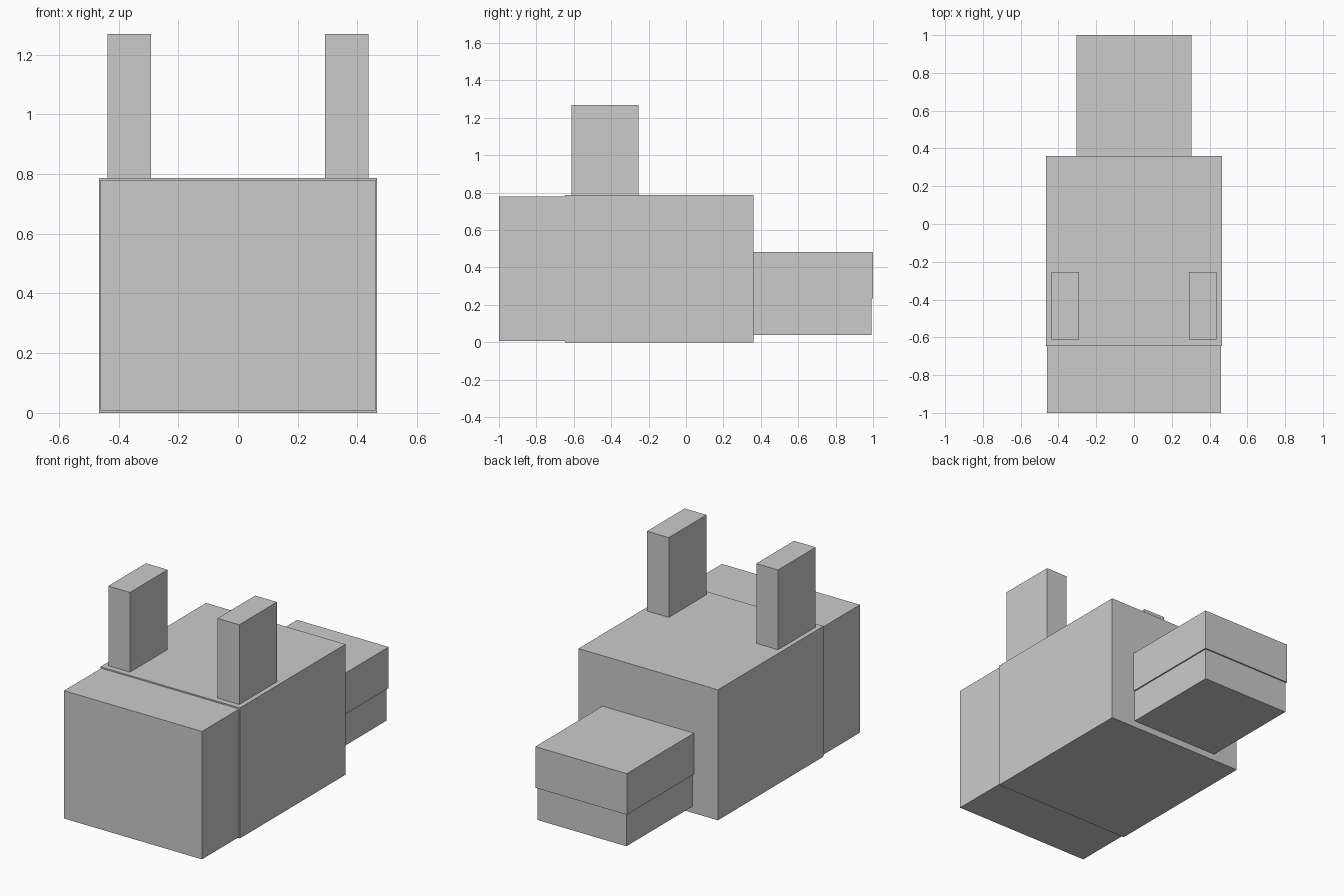
import bpy, bmesh
from mathutils import Matrix, Vector

if "Cube" in bpy.data.objects:
    bpy.data.objects.remove(bpy.data.objects["Cube"])


def box(name, lo, hi):
    """Axis-aligned block between two opposite corners."""
    lo, hi = Vector(lo), Vector(hi)
    bm = bmesh.new()
    bmesh.ops.create_cube(bm, size=1, matrix=Matrix.Diagonal((*(hi - lo), 1)))
    mesh = bpy.data.meshes.new(name)
    bm.to_mesh(mesh)
    bm.free()
    obj = bpy.data.objects.new(name, mesh)
    obj.location = (lo + hi) / 2
    bpy.context.collection.objects.link(obj)
    return obj


# Main block of the head and the slightly smaller block at the -y end
box("head", (-0.465, -0.646, 0), (0.465, 0.36, 0.787))
box("neck", (-0.46, -1, 0.008), (0.46, -0.646, 0.779))

# Snout: upper block overhanging a slightly smaller jaw
box("upper_snout", (-0.305, 0.36, 0.235), (0.305, 1, 0.483))
box("lower_jaw", (-0.297, 0.36, 0.04), (0.297, 0.992, 0.235))

# Mirrored pair of upright ears
for side, name in ((-1, "ear_left"), (1, "ear_right")):
    x0, x1 = sorted((side * 0.292, side * 0.437))
    box(name, (x0, -0.612, 0.787), (x1, -0.253, 1.268))
